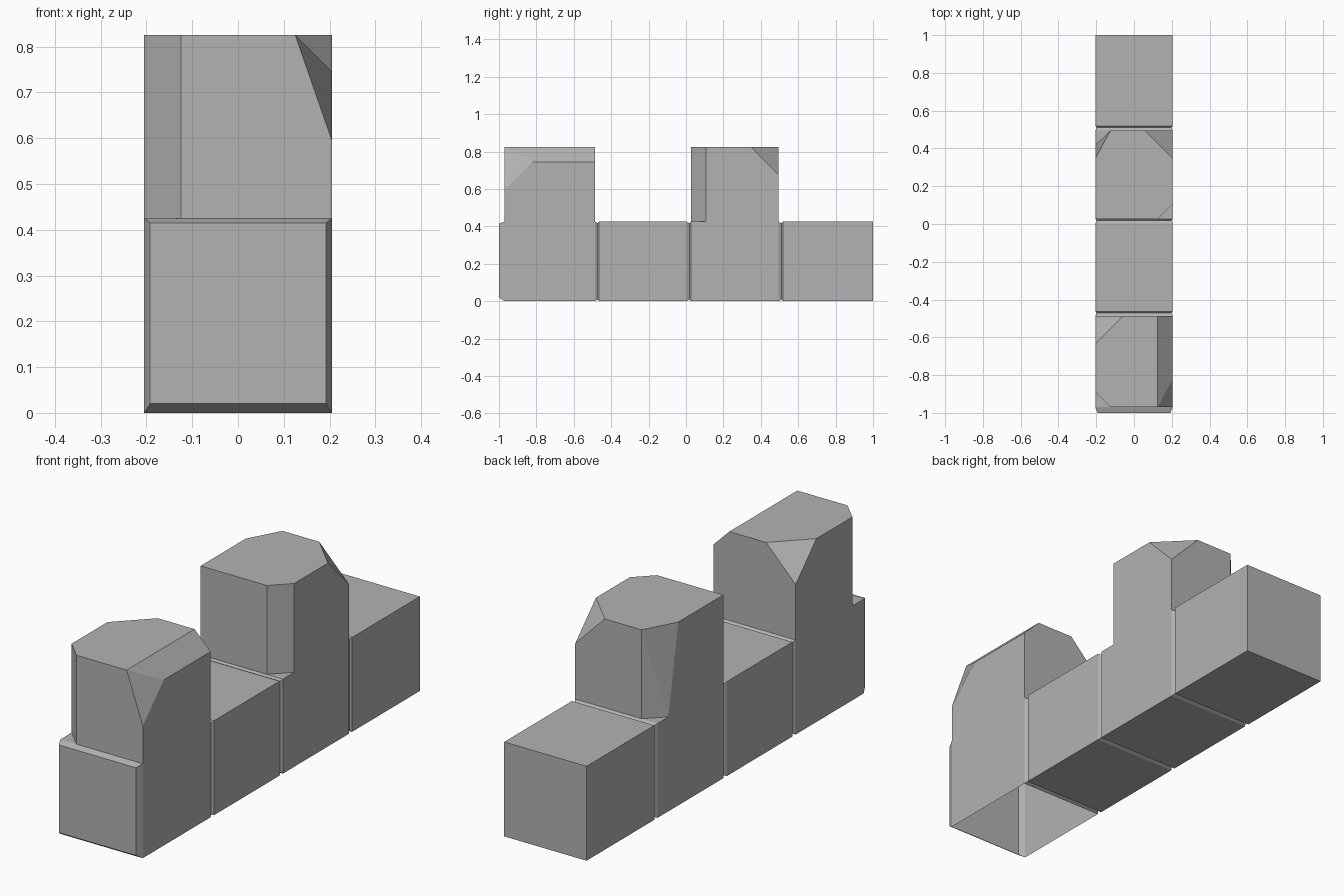
import bpy, bmesh
from mathutils import Vector

old = bpy.data.objects.get("Cube")
if old:
    bpy.data.objects.remove(old, do_unlink=True)

W, H, TOP = 0.205, 0.425, 0.825

stone = bpy.data.materials.new("stone grey")
stone.use_nodes = True
stone.diffuse_color = (0.45, 0.45, 0.45, 1)
stone.node_tree.nodes["Principled BSDF"].inputs["Base Color"].default_value = (0.45, 0.45, 0.45, 1)


def make_object(name, bm):
    bmesh.ops.recalc_face_normals(bm, faces=bm.faces)
    mesh = bpy.data.meshes.new(name)
    bm.to_mesh(mesh)
    bm.free()
    mesh.materials.append(stone)
    obj = bpy.data.objects.new(name, mesh)
    bpy.context.collection.objects.link(obj)
    return obj


def make_wall(sections):
    """Loft rectangles along y; each section is y, side inset, bottom, top."""
    bm = bmesh.new()
    rings = []
    for y, inset, low, high in sections:
        w = W - inset
        rings.append([bm.verts.new((x, y, z)) for x, z in
                      ((-w, low), (w, low), (w, high), (-w, high))])
    for a, b in zip(rings, rings[1:]):
        for i in range(4):
            j = (i + 1) % 4
            bm.faces.new((a[i], a[j], b[j], b[i]))
    bm.faces.new(rings[0])
    bm.faces.new(rings[-1])
    return make_object("battlement_wall", bm)


def make_merlon(name, y0, y1, cuts):
    """Box on the wall, trimmed by planes given as three points each."""
    bm = bmesh.new()
    bmesh.ops.create_cube(bm, size=1)
    for v in bm.verts:
        v.co = (W if v.co.x > 0 else -W, y1 if v.co.y > 0 else y0,
                TOP if v.co.z > 0 else H)
    centre = Vector((0, (y0 + y1) / 2, (H + TOP) / 2))
    for points in cuts:
        a, b, c = map(Vector, points)
        normal = (b - a).cross(c - a).normalized()
        if normal.dot(centre - a) > 0:
            normal.negate()
        cut = bmesh.ops.bisect_plane(
            bm, geom=bm.verts[:] + bm.edges[:] + bm.faces[:], dist=1e-5,
            plane_co=a, plane_no=normal, clear_outer=True)
        rim = [e for e in bm.edges if e.is_boundary]
        if rim:
            bmesh.ops.holes_fill(bm, edges=rim, sides=0)
    return make_object(name, bm)


# Wall of four blocks with narrow grooves between them and a chamfered front
sections = [(-1, 0.013, 0.02, H - 0.01), (-0.97, 0, 0, H)]
for y in (-0.487, 0.003, 0.495):
    sections += [(y, 0, 0, H), (y + 0.015, 0.008, 0.008, H - 0.008),
                 (y + 0.023, 0, 0, H)]
sections.append((1, 0, 0, H))
wall = make_wall(sections)

# Front merlon: upright chamfer, sloped long edge and two broken corners
f, b = -0.97, -0.487
front = make_merlon("front_merlon", f, b, [
    ((-0.125, f, H), (-0.125, f, TOP), (-W, f + 0.08, H)),
    ((0.125, f, TOP), (0.125, b, TOP), (W, f, TOP - 0.08)),
    ((0.125, f, TOP), (W, f + 0.15, TOP - 0.08), (W, f, TOP - 0.23)),
    ((-W, b, TOP - 0.15), (-W, b - 0.148, TOP), (-W + 0.147, b, TOP)),
])

# Rear merlon: upright chamfer, one broken corner and one leaning chamfer
f, b = 0.027, 0.495
rear = make_merlon("rear_merlon", f, b, [
    ((0.125, f, H), (0.125, f, TOP), (W, f + 0.08, H)),
    ((W, b, TOP - 0.15), (W, b - 0.148, TOP), (W - 0.147, b, TOP)),
    ((-0.125, b, TOP), (-W, b - 0.147, TOP), (-W, b - 0.077, H)),
    ((-0.125, b, TOP), (-0.125, b, H), (-W, b - 0.077, H)),
])

# Join everything into one shell
for merlon in (front, rear):
    mod = wall.modifiers.new("join", "BOOLEAN")
    mod.operation, mod.solver, mod.object = "UNION", "EXACT", merlon
bpy.context.view_layer.update()
graph = bpy.context.evaluated_depsgraph_get()
bm = bmesh.new()
bm.from_object(wall, graph)
wall.modifiers.clear()
for merlon in (front, rear):
    bpy.data.objects.remove(merlon, do_unlink=True)
bmesh.ops.remove_doubles(bm, verts=bm.verts, dist=1e-4)
bmesh.ops.dissolve_limit(bm, angle_limit=0.01, verts=bm.verts, edges=bm.edges)

# The underside of the front block is open
open_base = [p for p in bm.faces
             if p.normal.z < -0.99 and p.calc_center_median().y < -0.5]
bmesh.ops.delete(bm, geom=open_base, context="FACES")
bm.to_mesh(wall.data)
bm.free()
